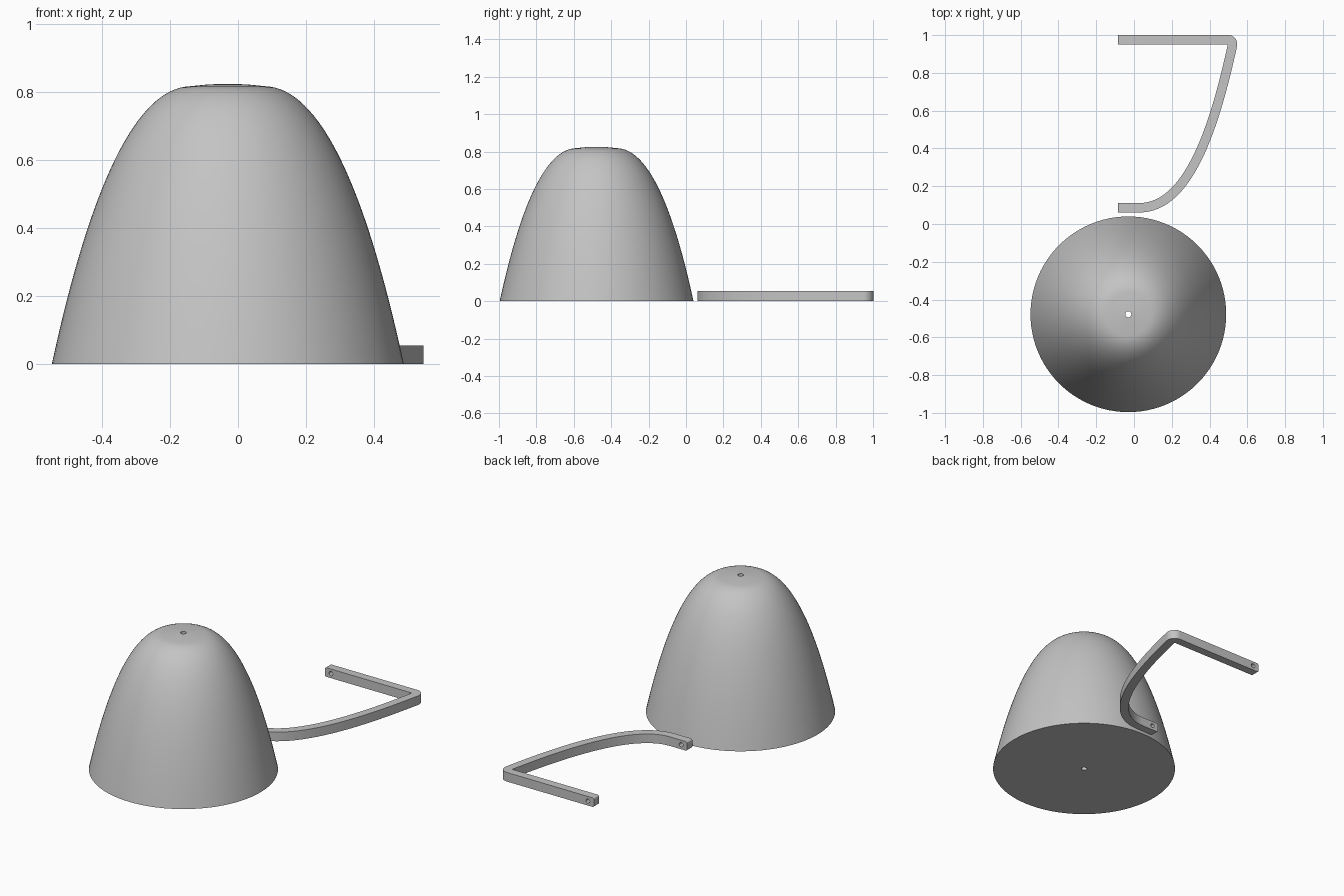
import bpy, bmesh, math
from mathutils import Vector
from mathutils.geometry import interpolate_bezier

if "Cube" in bpy.data.objects:
    bpy.data.objects.remove(bpy.data.objects["Cube"])

grey = bpy.data.materials.new("plain grey")
grey.use_nodes = True
colour = (0.55, 0.55, 0.55, 1)
grey.diffuse_color = colour
grey.node_tree.nodes["Principled BSDF"].inputs["Base Color"].default_value = colour


def bezier(a, b, c, d, count):
    return interpolate_bezier(Vector(a), Vector(b), Vector(c), Vector(d), count)


def make_object(name, bm):
    bmesh.ops.recalc_face_normals(bm, faces=bm.faces)
    mesh = bpy.data.meshes.new(name)
    bm.to_mesh(mesh)
    bm.free()
    obj = bpy.data.objects.new(name, mesh)
    bpy.context.collection.objects.link(obj)
    mesh.materials.append(grey)
    return obj


def activate(obj):
    bpy.ops.object.select_all(action="DESELECT")
    obj.select_set(True)
    bpy.context.view_layer.objects.active = obj


def smooth(obj):
    activate(obj)
    bpy.ops.object.shade_smooth_by_angle(angle=math.radians(30))


# Dome: closed lathe profile with a narrow bore down the middle
BORE = 0.016
profile = [Vector((BORE, 0, 0))]
profile += bezier((0.518, 0, 0), (0.44, 0, 0.36), (0.31, 0, 0.812), (0.11, 0, 0.818), 40)
profile += [Vector((0.06, 0, 0.823)), Vector((BORE, 0, 0.825))]
bm = bmesh.new()
verts = [bm.verts.new(p) for p in profile]
edges = [bm.edges.new((v, verts[i - 1])) for i, v in enumerate(verts)]
bmesh.ops.spin(bm, geom=verts + edges, cent=(0, 0, 0), axis=(0, 0, 1),
               angle=math.tau, steps=96, use_merge=True)
bmesh.ops.remove_doubles(bm, verts=bm.verts, dist=0.0001)
dome = make_object("dome", bm)
dome.location = (-0.03, -0.478, 0)
smooth(dome)

# Handle bar: outline swept along a curve, then a rounded corner into a straight arm
HALF, HEIGHT, END_X = 0.025, 0.055, -0.085
path = [Vector((END_X, 0.086, 0))]
path += bezier((0.03, 0.086, 0), (0.28, 0.088, 0), (0.42, 0.48, 0), (0.521, 0.946, 0), 32)
outer, inner = [], []
for i, p in enumerate(path):
    t = (path[min(i + 1, len(path) - 1)] - path[max(i - 1, 0)]).normalized()
    if i == 0:
        t = Vector((1, 0, 0))
    side = Vector((t.y, -t.x, 0)) * HALF
    outer.append(p + side)
    inner.append(p - side)
corner = inner[-1]
start = math.atan2(side.y, side.x)
for k in range(1, 13):
    a = start + (math.pi / 2 - start) * k / 12
    outer.append(corner + Vector((math.cos(a), math.sin(a), 0)) * HALF * 2)
outer.append(Vector((END_X, outer[-1].y, 0)))
inner.append(Vector((END_X, corner.y, 0)))

bm = bmesh.new()
face = bm.faces.new([bm.verts.new(p) for p in outer + inner[::-1]])
top = bmesh.ops.extrude_face_region(bm, geom=[face])["geom"]
bmesh.ops.translate(bm, vec=(0, 0, HEIGHT),
                    verts=[g for g in top if isinstance(g, bmesh.types.BMVert)])
# Soften the upper and lower edges at both free ends
ends = [e for e in bm.edges
        if all(abs(v.co.x - END_X) < 0.001 for v in e.verts)
        and abs(e.verts[0].co.z - e.verts[1].co.z) < 0.001]
bmesh.ops.bevel(bm, geom=ends, offset=0.01, segments=4, profile=0.5, affect="EDGES")
bar = make_object("handle_bar", bm)

# Pin holes through both ends
bpy.ops.mesh.primitive_cylinder_add(vertices=24, radius=0.013, depth=3,
                                    location=(-0.045, 0, HEIGHT / 2),
                                    rotation=(math.pi / 2, 0, 0))
cutter = bpy.context.object
cutter.name = "hole_cutter"
cutter.hide_render = True
cutter.data.materials.append(grey)
mod = bar.modifiers.new("pin holes", "BOOLEAN")
mod.operation = "DIFFERENCE"
mod.solver = "EXACT"
mod.object = cutter
activate(bar)
bpy.ops.object.modifier_apply(modifier=mod.name)
bpy.data.objects.remove(cutter)
smooth(bar)
